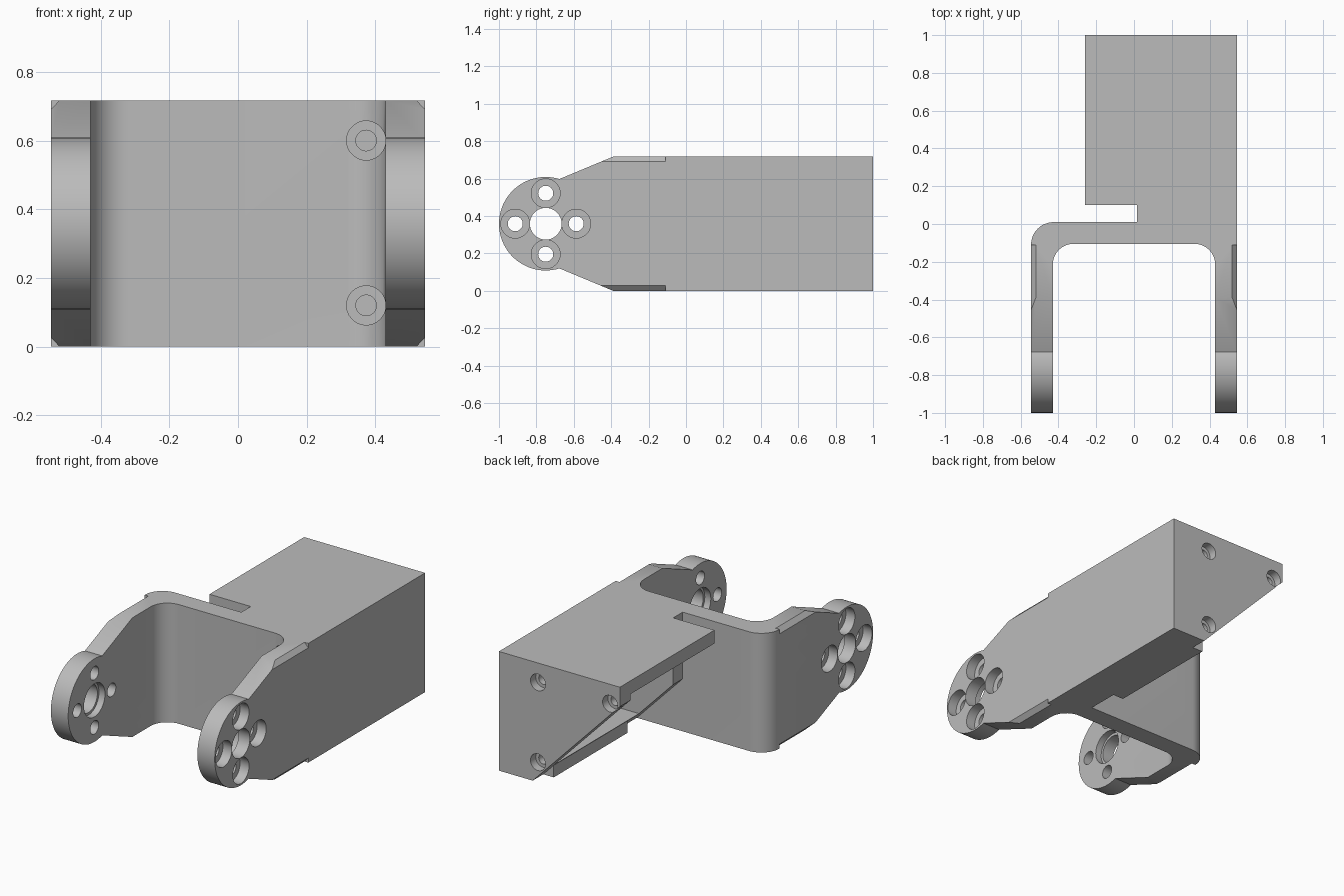
import bpy
from math import sin, cos, radians
from mathutils import Vector

H = 0.717          # overall height
MID = H / 2
W = 0.545          # half width
INNER = 0.43       # inner face of the arms
WEB_FRONT, WEB_BACK = -0.105, 0.01

if "Cube" in bpy.data.objects:
    bpy.data.objects.remove(bpy.data.objects["Cube"])

grey = bpy.data.materials.new("plain grey")
grey.use_nodes = True
grey.diffuse_color = (0.5, 0.5, 0.5, 1)
grey.node_tree.nodes["Principled BSDF"].inputs["Base Color"].default_value = (0.5, 0.5, 0.5, 1)


def arc(cx, cy, r, start, end, steps):
    angles = [radians(start + (end - start) * i / steps) for i in range(steps + 1)]
    return [(cx + r * cos(a), cy + r * sin(a)) for a in angles]


def prism(name, outline, axis, lo, hi):
    """Extrude a 2D outline along x, y or z."""
    place = {"x": lambda p, d: Vector((d, p[0], p[1])),
             "y": lambda p, d: Vector((p[0], d, p[1])),
             "z": lambda p, d: Vector((p[0], p[1], d))}[axis]
    n = len(outline)
    verts = [place(p, d) for d in (lo, hi) for p in outline]
    faces = [list(range(n)), list(range(n, 2 * n))]
    faces += [[i, (i + 1) % n, n + (i + 1) % n, n + i] for i in range(n)]
    mesh = bpy.data.meshes.new(name)
    mesh.from_pydata(verts, [], faces)
    obj = bpy.data.objects.new(name, mesh)
    bpy.context.collection.objects.link(obj)
    mesh.materials.append(grey)
    bpy.ops.object.select_all(action="DESELECT")
    bpy.context.view_layer.objects.active = obj
    obj.select_set(True)
    bpy.ops.object.mode_set(mode="EDIT")
    bpy.ops.mesh.select_all(action="SELECT")
    bpy.ops.mesh.normals_make_consistent(inside=False)
    bpy.ops.object.mode_set(mode="OBJECT")
    return obj


def box(name, x0, x1, y0, y1, z0, z1):
    return prism(name, [(x0, y0), (x1, y0), (x1, y1), (x0, y1)], "z", z0, z1)


def rod(name, axis, a, b, r, lo, hi):
    return prism(name, arc(a, b, r, 0, 350, 35), axis, lo, hi)


def combine(target, tool, operation="DIFFERENCE"):
    """Apply a boolean and discard the tool."""
    tool.hide_render = True
    mod = target.modifiers.new("boolean", "BOOLEAN")
    mod.operation, mod.object, mod.solver = operation, tool, "EXACT"
    bpy.context.view_layer.objects.active = target
    bpy.ops.object.modifier_apply(modifier=mod.name)
    bpy.data.objects.remove(tool)


# U-shaped bracket: plan outline trimmed by the side silhouette
plan = [(W, -1.1), (W, WEB_BACK)]
plan += arc(-W + 0.12, WEB_BACK - 0.12, 0.12, 90, 180, 12)
plan += [(-W, -1.1), (-INNER, -1.1)]
plan += arc(-INNER + 0.11, WEB_FRONT - 0.11, 0.11, 180, 90, 12)
plan += arc(INNER - 0.11, WEB_FRONT - 0.11, 0.11, 90, 0, 12)
plan += [(INNER, -1.1)]
bracket = prism("clevis_bracket", plan, "z", -0.1, H + 0.1)
side = [(0.3, 0), (0.3, H), (-0.39, H)]
side += arc(-0.75, MID, 0.25, 73, 287, 48) + [(-0.39, 0)]
combine(bracket, prism("side_trim", side, "x", -1, 1), "INTERSECT")

# Motor housing with sloped underside, cavity and relief slot
section = [(W, 0), (W, H), (-0.26, H), (-0.26, 0.6), (0.32, 0)]
housing = prism("motor_housing", section, "y", -0.05, 1)
combine(housing, box("cavity", -0.6, INNER, 0.1, 0.9, 0.08, 0.637))
combine(housing, box("slot", -0.6, 0.015, WEB_BACK, 0.1, -0.1, 0.9))
combine(housing, box("floor_lip", 0.25, 0.44, 0.2, 0.9, 0, 0.08), "UNION")
combine(bracket, housing, "UNION")

# Arm holes, counterbores and outer edge chamfers
for s in (-1, 1):
    def across(near, far):
        return sorted((s * near, s * far))
    combine(bracket, rod("pivot", "x", -0.75, MID, 0.085, *across(0.35, 0.65)))
    combine(bracket, rod("pivot_step", "x", -0.75, MID, 0.1, *across(0.35, 0.47)))
    for dy, dz in ((1, 0), (-1, 0), (0, 1), (0, -1)):
        y, z = -0.75 + dy * 0.163, MID + dz * 0.163
        combine(bracket, rod("bolt", "x", y, z, 0.04, *across(0.35, 0.65)))
        combine(bracket, rod("counterbore", "x", y, z, 0.077, *across(0.485, 0.65)))
    for t in (-1, 1):
        wedge = [(s * x, MID + t * (z - MID))
                 for x, z in ((0.49, 0.749), (0.6, 0.631), (0.6, 0.749))]
        combine(bracket, prism("chamfer", wedge, "y", -0.7, -0.11))

# Screw holes through the web and the rear wall
for z in (0.12, 0.6):
    combine(bracket, rod("web_screw", "y", 0.373, z, 0.03, -0.3, 0.15))
    combine(bracket, rod("web_head", "y", 0.373, z, 0.057, -0.3, -0.05))
for x, z in ((0.285, 0.12), (0.285, 0.6), (-0.195, 0.6)):
    combine(bracket, rod("rear_screw", "y", x, z, 0.03, 0.85, 1.1))
    combine(bracket, rod("rear_head", "y", x, z, 0.05, 0.95, 1.1))

bpy.ops.object.select_all(action="DESELECT")
bracket.select_set(True)
bpy.context.view_layer.objects.active = bracket
bpy.ops.object.shade_smooth_by_angle(angle=radians(30))
